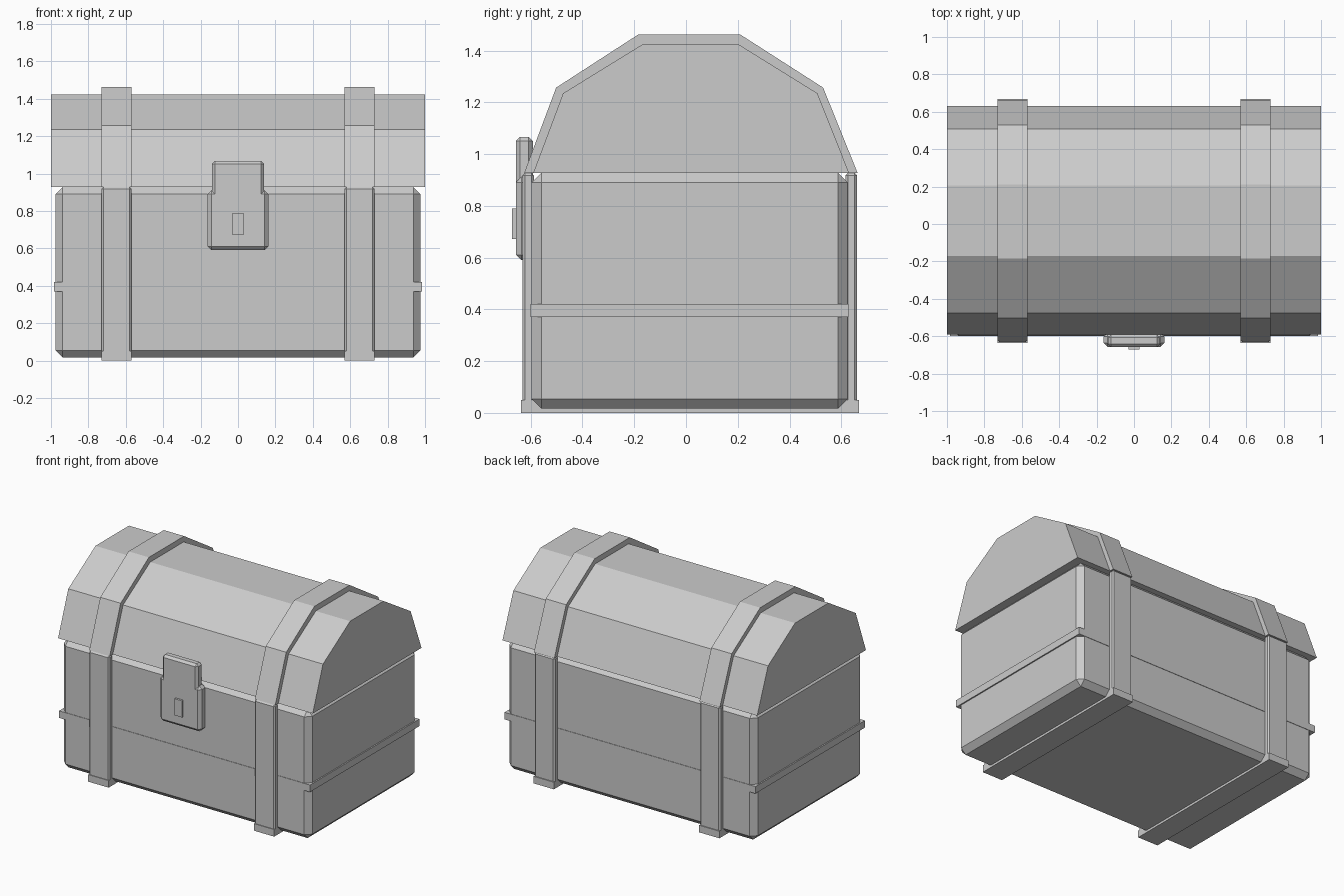
import bpy, bmesh

if "Cube" in bpy.data.objects:
    bpy.data.objects.remove(bpy.data.objects["Cube"])


def finish(name, bm):
    bmesh.ops.recalc_face_normals(bm, faces=bm.faces)
    mesh = bpy.data.meshes.new(name)
    bm.to_mesh(mesh)
    bm.free()
    obj = bpy.data.objects.new(name, mesh)
    bpy.context.collection.objects.link(obj)
    return obj


def box(name, lo, hi, bevel=0.0):
    """Box between two corners, with an optional flat chamfer."""
    bm = bmesh.new()
    bmesh.ops.create_cube(bm, size=1)
    for v in bm.verts:
        v.co = [(a + b) / 2 + c * (b - a) for a, b, c in zip(lo, hi, v.co)]
    if bevel:
        bmesh.ops.bevel(bm, geom=bm.edges[:], offset=bevel, segments=1,
                        profile=0.5, affect='EDGES')
    return finish(name, bm)


def prism(name, profile, x0, x1):
    """Closed (y, z) profile extruded along x."""
    bm = bmesh.new()
    face = bm.faces.new([bm.verts.new((x0, y, z)) for y, z in profile])
    ext = bmesh.ops.extrude_face_region(bm, geom=[face])
    moved = [g for g in ext['geom'] if isinstance(g, bmesh.types.BMVert)]
    bmesh.ops.translate(bm, verts=moved, vec=(x1 - x0, 0, 0))
    return finish(name, bm)


# Chest body and the thin trim running round it
box("chest_body", (-0.976, -0.597, 0.016), (0.976, 0.625, 0.928), 0.038)
box("body_trim", (-0.985, -0.60, 0.37), (0.985, 0.628, 0.42))

# Faceted barrel lid
lid = [(-0.59, 0.928), (-0.475, 1.235), (-0.17, 1.423),
       (0.205, 1.423), (0.508, 1.235), (0.63, 0.928)]
prism("lid", lid, -1.0, 1.0)

# Straps on both sides: over the lid, down front and back, under the base
lid_strap = [(-0.625, 0.928), (-0.502, 1.257), (-0.185, 1.462),
             (0.21, 1.462), (0.53, 1.257), (0.663, 0.928)]
for side, s in (("left", -1), ("right", 1)):
    x0, x1 = sorted((s * 0.57, s * 0.73))
    prism(f"lid_strap_{side}", lid_strap, x0, x1)
    box(f"front_strap_{side}", (x0, -0.632, 0.01), (x1, -0.588, 0.928), 0.01)
    box(f"back_strap_{side}", (x0, 0.616, 0.01), (x1, 0.661, 0.928), 0.01)
    box(f"base_strap_{side}", (x0, -0.637, 0.0), (x1, 0.668, 0.05))

# Lock: lower plate, hasp and keyhole cover
box("lock_plate", (-0.162, -0.657, 0.59), (0.162, -0.58, 0.912), 0.021)
box("lock_hasp", (-0.14, -0.657, 0.87), (0.14, -0.592, 1.067), 0.016)
box("keyhole_cover", (-0.03, -0.672, 0.672), (0.03, -0.64, 0.79))
